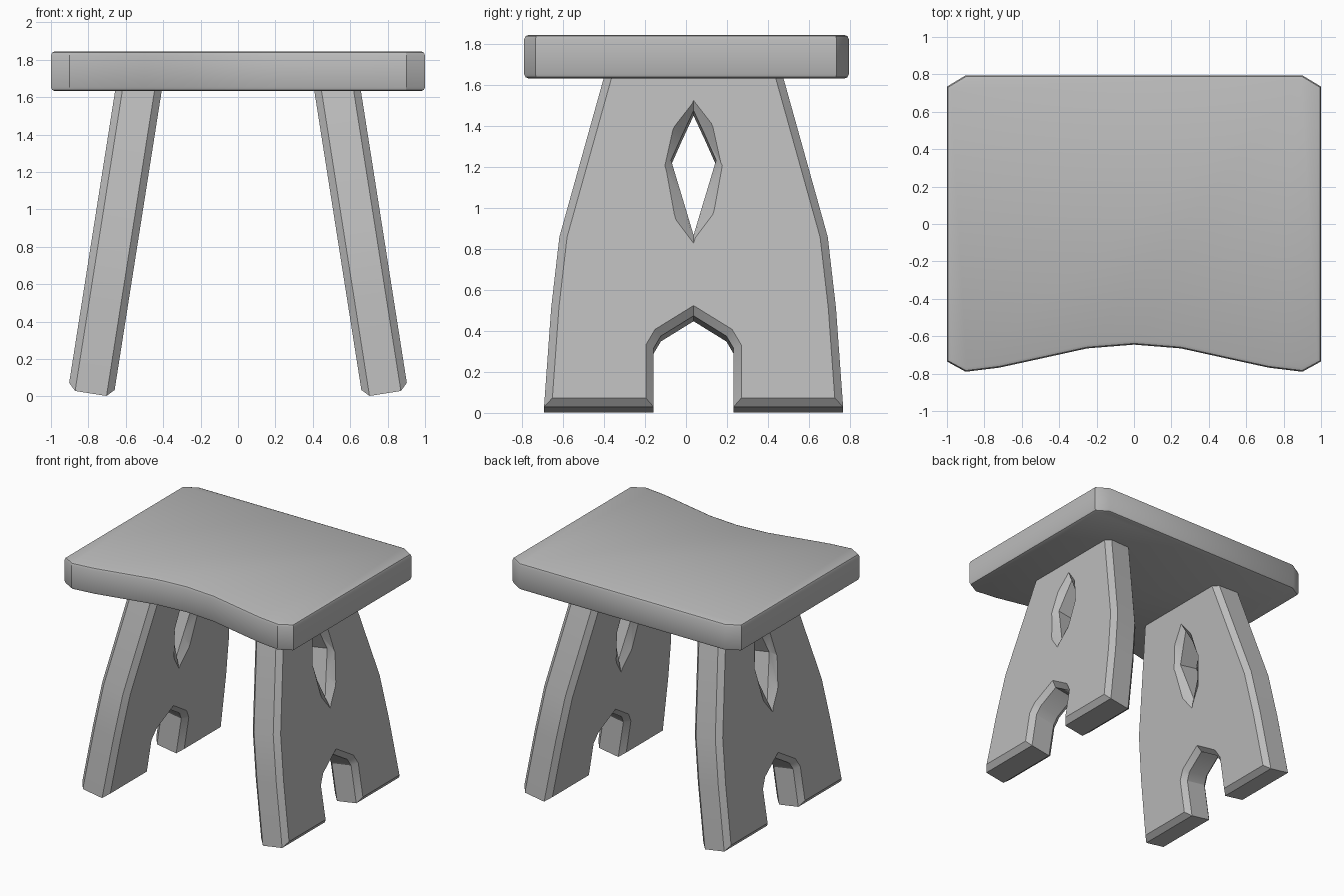
import bpy
import bmesh
from math import radians
from mathutils import Matrix, Vector

cube = bpy.data.objects.get("Cube")
if cube:
    bpy.data.objects.remove(cube, do_unlink=True)

GREY = (0.5, 0.5, 0.5, 1)
grey = bpy.data.materials.new("plain grey")
grey.use_nodes = True
grey.diffuse_color = GREY
grey.node_tree.nodes["Principled BSDF"].inputs["Base Color"].default_value = GREY

LEG_Y = 0.037       # legs sit slightly behind the middle
HALF_LEG = 0.123    # half the leg thickness


def finish(name, bm):
    bmesh.ops.recalc_face_normals(bm, faces=bm.faces)
    mesh = bpy.data.meshes.new(name)
    bm.to_mesh(mesh)
    bm.free()
    mesh.materials.append(grey)
    obj = bpy.data.objects.new(name, mesh)
    bpy.context.collection.objects.link(obj)
    return obj


def mirrored(half):
    """Close a half outline (first side positive) into a symmetric loop."""
    return half + [(-a, b) for a, b in reversed(half) if a != 0]


def loft(rings):
    """Skin a stack of equal rings and cap both ends."""
    bm = bmesh.new()
    rows = [[bm.verts.new(p) for p in ring] for ring in rings]
    n = len(rows[0])
    for low, high in zip(rows, rows[1:]):
        for i in range(n):
            j = (i + 1) % n
            bm.faces.new((low[i], low[j], high[j], high[i]))
    caps = [bm.faces.new(rows[0]), bm.faces.new(rows[-1])]
    return bm, caps


def bevel_caps(bm, caps, width, segments):
    bmesh.ops.recalc_face_normals(bm, faces=bm.faces)
    edges = list({e for cap in caps for e in cap.edges})
    bmesh.ops.bevel(bm, geom=edges, offset=width, segments=segments,
                    profile=0.5, affect='EDGES')


def smooth(obj):
    bpy.ops.object.select_all(action='DESELECT')
    obj.select_set(True)
    bpy.context.view_layer.objects.active = obj
    bpy.ops.object.shade_smooth_by_angle(angle=radians(30))


# Seat: a board with clipped corners and a scooped front edge
seat_half = [(0, -0.645), (0.25, -0.665), (0.5, -0.72), (0.72, -0.768),
             (0.9, -0.79), (1, -0.735), (1, 0.735), (0.9, 0.795)]
seat_outline = mirrored(seat_half)
bm, caps = loft([[(x, y, z) for x, y in seat_outline] for z in (1.632, 1.845)])
bevel_caps(bm, caps, 0.022, 2)
smooth(finish("seat", bm))

# Leg outline (across, along) with a pointed notch between the feet
leg_half = [(0, 0.45), (0.16, 0.35), (0.195, 0.29), (0.195, 0), (0.73, 0),
            (0.695, 0.49), (0.655, 0.84), (0.415, 1.71)]
leg_outline = mirrored(leg_half)

# Leaf-shaped opening: wide at both faces, a narrow diamond inside
flare = mirrored([(0, 1.515), (0.1, 1.385), (0.145, 1.18), (0.1, 0.93), (0, 0.795)])
diamond = mirrored([(0, 1.465), (0.055, 1.345), (0.11, 1.22), (0.055, 1.035), (0, 0.85)])
hole_layers = [(-0.13, flare), (-0.08, diamond), (0.08, diamond), (0.13, flare)]


def build_leg(name, side):
    bm, caps = loft([[(n, a, s) for a, s in leg_outline]
                     for n in (-HALF_LEG, HALF_LEG)])
    bevel_caps(bm, caps, 0.038, 1)
    leg = finish(name, bm)

    bm, _ = loft([[(n, a, s) for a, s in ring] for n, ring in hole_layers])
    cutter = finish("hole_cutter", bm)
    cutter.hide_render = True

    cut = leg.modifiers.new("leaf hole", 'BOOLEAN')
    cut.operation = 'DIFFERENCE'
    cut.solver = 'EXACT'
    cut.object = cutter
    bpy.context.view_layer.objects.active = leg
    bpy.ops.object.modifier_apply(modifier=cut.name)
    bpy.data.objects.remove(cutter, do_unlink=True)

    # Splay the foot outwards
    place = (Matrix.Translation(Vector((side * 0.787, LEG_Y, 0.016)))
             @ Matrix.Rotation(-side * 0.156, 4, 'Y'))
    leg.data.transform(place)
    smooth(leg)


build_leg("left_leg", 1)
build_leg("right_leg", -1)
